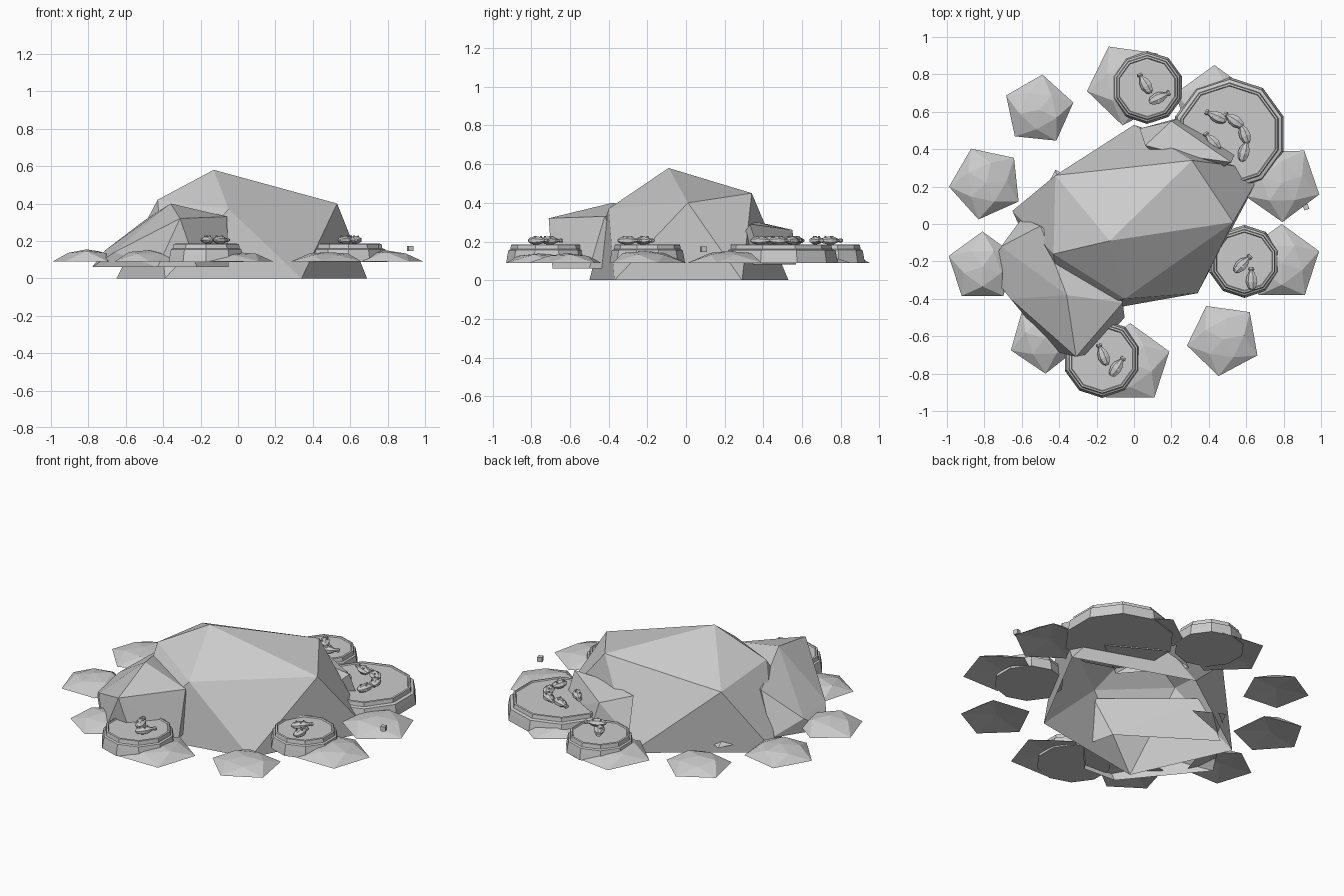
import bpy, bmesh, math
from mathutils import Matrix

if "Cube" in bpy.data.objects:
    bpy.data.objects.remove(bpy.data.objects["Cube"])

stone_mat = bpy.data.materials.new("stone grey")
stone_mat.diffuse_color = (0.6, 0.6, 0.6, 1)
stone_mat.use_nodes = True
stone_mat.node_tree.nodes["Principled BSDF"].inputs["Base Color"].default_value = stone_mat.diffuse_color


def finish(bm, name, recalc=True):
    me = bpy.data.meshes.new(name)
    if recalc:
        bmesh.ops.recalc_face_normals(bm, faces=bm.faces)
    bm.to_mesh(me)
    bm.free()
    me.materials.append(stone_mat)
    bpy.context.collection.objects.link(bpy.data.objects.new(name, me))


def hull_rock(name, pts):
    """Faceted boulder from a few corners, open underneath."""
    bm = bmesh.new()
    for p in pts:
        bm.verts.new(p)
    bmesh.ops.convex_hull(bm, input=bm.verts)
    bmesh.ops.delete(bm, geom=[v for v in bm.verts if not v.link_faces], context='VERTS')
    bmesh.ops.recalc_face_normals(bm, faces=bm.faces)
    bmesh.ops.delete(bm, geom=[f for f in bm.faces if f.normal.z < -0.95], context='FACES_ONLY')
    finish(bm, name, recalc=False)


def lathe(name, rings, n, centre, rot=0.0):
    """Stack of n-sided rings (radius, z), capped at both ends."""
    bm = bmesh.new()
    loops = []
    for r, z in rings:
        loops.append([bm.verts.new((centre[0] + r * math.cos(rot + 2 * math.pi * i / n),
                                    centre[1] + r * math.sin(rot + 2 * math.pi * i / n), z))
                      for i in range(n)])
    for a, b in zip(loops, loops[1:]):
        for i in range(n):
            j = (i + 1) % n
            bm.faces.new((a[i], a[j], b[j], b[i]))
    bm.faces.new(loops[0][::-1])
    bm.faces.new(loops[-1])
    finish(bm, name)


def pebble(name, x, y, r, ang, h):
    """Flattened half icosahedron with a five-sided, slightly hollow foot."""
    bm = bmesh.new()
    a = math.radians(ang)
    step = 2 * math.pi / 5
    foot = [bm.verts.new((x + r * math.cos(a + i * step), y + r * math.sin(a + i * step), 0.09)) for i in range(5)]
    mid = [bm.verts.new((x + .55 * r * math.cos(a + (i + .5) * step), y + .55 * r * math.sin(a + (i + .5) * step),
                         0.09 + h * (.7 + .15 * (i % 2)))) for i in range(5)]
    top = bm.verts.new((x, y, 0.09 + h))
    under = bm.verts.new((x, y, 0.11))
    for i in range(5):
        j = (i + 1) % 5
        bm.faces.new((foot[i], foot[j], mid[i]))
        bm.faces.new((foot[j], mid[j], mid[i]))
        bm.faces.new((mid[i], mid[j], top))
        bm.faces.new((foot[j], foot[i], under))
    finish(bm, name)


# Boulders
hull_rock("main_boulder", [
    (-.65, .07, 0), (-.39, -.50, 0), (.34, -.37, 0), (.69, .29, 0), (0, .53, 0),
    (-.05, -.40, .37), (.53, .01, .40), (.31, .34, .45), (-.42, .26, .38), (-.43, -.16, .42),
    (-.13, -.09, .58)])
hull_rock("front_boulder", [
    (-.36, -.38, .40), (-.31, -.71, .32), (-.06, -.42, .33), (-.5, -.01, .31), (-.71, -.12, .15),
    (-.66, -.4, .14), (-.43, -.68, .06), (-.22, -.69, .06), (-.05, -.5, .06), (-.78, -.25, .06),
    (-.6, .03, .06), (-.1, -.3, .06)])
hull_rock("back_boulder", [
    (.3, .36, .30), (.06, .42, .29), (.03, .51, .08), (.2, .55, .26), (.52, .33, .29),
    (.55, .40, .08), (.25, .57, .08), (.3, .2, .08)])
hull_rock("side_chip", [(-.42, .29, .05), (-.52, .1, .05), (-.25, .2, .05), (-.4, .2, .09)])

# Ring of low pebbles: x, y, radius, turn, height
pebbles = [(-.51, .61, .19, 84, .06), (-.79, .22, .20, 186, .06), (-.81, -.23, .19, 162, .065),
           (-.48, -.61, .19, 272, .06), (-.02, -.75, .22, 90, .05), (.48, -.615, .20, 262, .05),
           (.79, -.21, .21, 18, .06), (.79, .22, .21, -17, .06), (.43, .63, .22, 90, .06),
           (-.03, .75, .225, 118, .06)]
for k, p in enumerate(pebbles):
    pebble(f"pebble_{k + 1}", *p)

# Stepped ten-sided stands, tapering upward, with a grooved rim
stands = [(.07, .73, .195), (.51, .48, .305), (.59, -.20, .195), (-.17, -.72, .21)]
for k, (x, y, r) in enumerate(stands):
    t = 0.022 if r < .3 else 0.03
    lathe(f"stand_{k + 1}", [(r, .088), (r - .006, .125), (r - .012, .155), (r - t, .16),
                             (r - t - .004, .183), (r - t - .014, .185), (r - t - .018, .178)],
          10, (x, y), math.radians(18))


def kernel(name, x, y, ang):
    """Small bumpy pod with a narrow stalk and end knob."""
    bm = bmesh.new()
    prof = [(-.058, .008), (-.046, .022), (-.015, .032), (.015, .028), (.037, .014), (.046, .011), (.053, .017),
            (.064, .013)]
    n = 7
    loops = []
    for px, r in prof:
        loops.append([bm.verts.new((px, r * math.cos(2 * math.pi * i / n), .7 * r * math.sin(2 * math.pi * i / n)))
                      for i in range(n)])
    for a, b in zip(loops, loops[1:]):
        for i in range(n):
            bm.faces.new((a[i], a[(i + 1) % n], b[(i + 1) % n], b[i]))
    bm.faces.new(loops[0])
    bm.faces.new(loops[-1])
    # little warts on the upper side
    for wx, wy in ((-.028, .011), (-.008, -.012), (.014, .008)):
        bmesh.ops.create_cube(bm, size=.008, matrix=Matrix.Translation((wx, wy, .019)))
    bmesh.ops.transform(bm, verts=bm.verts,
                        matrix=Matrix.Translation((x, y, .205)) @ Matrix.Rotation(math.radians(ang), 4, 'Z'))
    finish(bm, name)


# Pods on the stands: x, y, direction of the stalk
pods = [(.06, .75, 120), (.135, .675, 25), (.58, -.215, 45), (.63, -.295, 92), (-.165, -.70, 112), (-.09, -.765, 55),
        (.44, .575, 155), (.535, .555, 145), (.59, .485, 110), (.59, .39, 75), (.42, .44, 130)]
for k, p in enumerate(pods):
    kernel(f"pod_{k + 1}", *p)

# Loose chip beside the right-hand pebble
bm = bmesh.new()
bmesh.ops.create_cube(bm, size=.028, matrix=Matrix.Translation((.92, .09, .16)) @ Matrix.Rotation(.3, 4, 'Z'))
finish(bm, "loose_chip")
